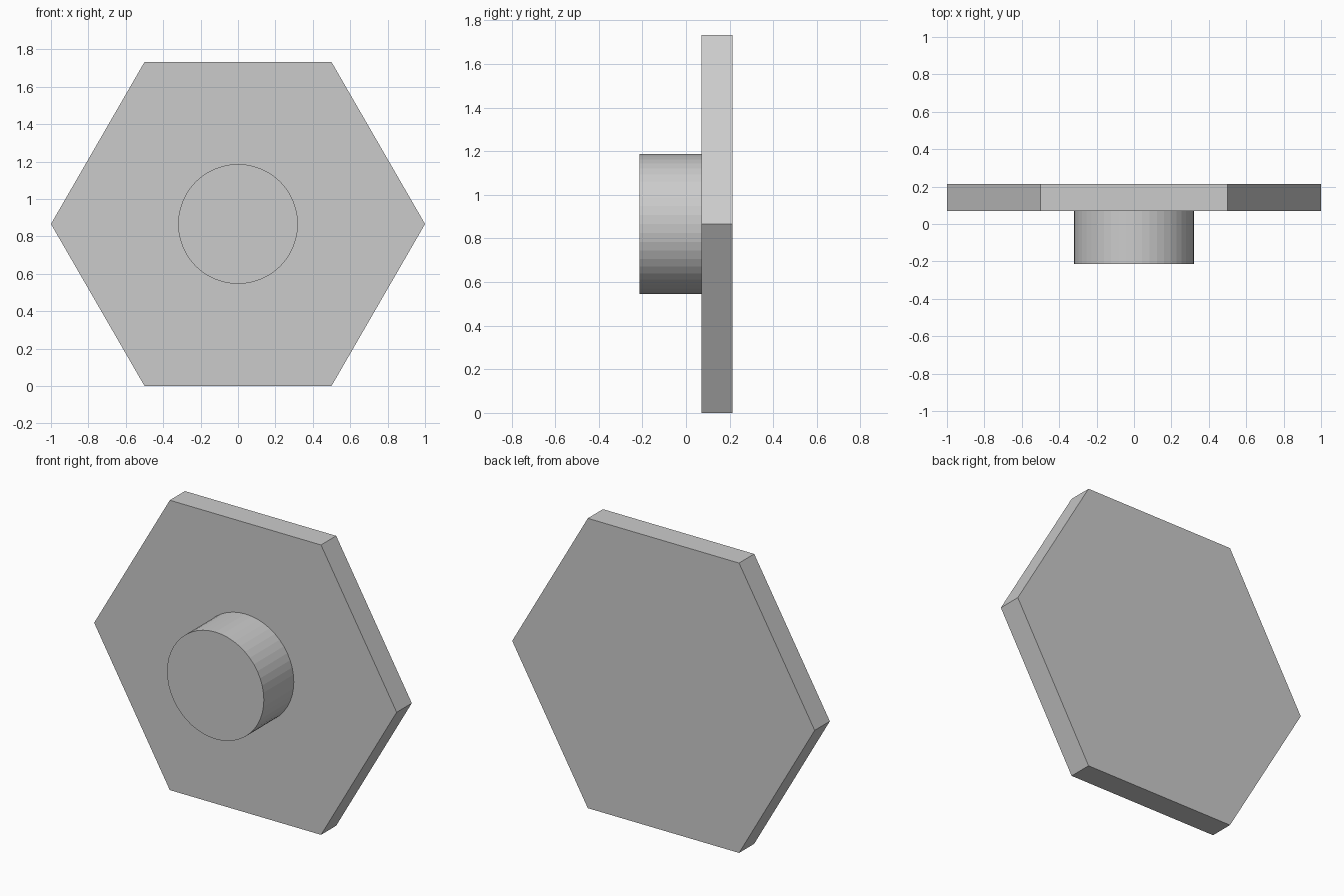
import bpy
from math import pi, sqrt

cube = bpy.data.objects.get("Cube")
if cube:
    bpy.data.objects.remove(cube, do_unlink=True)

# Single plain grey finish
grey = bpy.data.materials.new("light grey")
grey.use_nodes = True
colour = (0.6, 0.6, 0.6, 1.0)
grey.diffuse_color = colour
grey.node_tree.nodes["Principled BSDF"].inputs["Base Color"].default_value = colour

CENTRE_Z = sqrt(3) / 2


def prism(name, sides, radius, front, back, spin=0.0):
    """Flat-sided prism lying along y, from front to back."""
    bpy.ops.mesh.primitive_cylinder_add(
        vertices=sides, radius=radius, depth=back - front,
        location=(0, (front + back) / 2, CENTRE_Z), rotation=(pi / 2, spin, 0))
    part = bpy.context.object
    part.name = name
    part.data.materials.append(grey)
    return part


# Hexagonal head, with corners pointing left and right
prism("hex_head", 6, 1.0, 0.07, 0.213, spin=pi / 6)

# Round stub projecting forward from the head
prism("round_shank", 48, 0.32, -0.213, 0.07)
